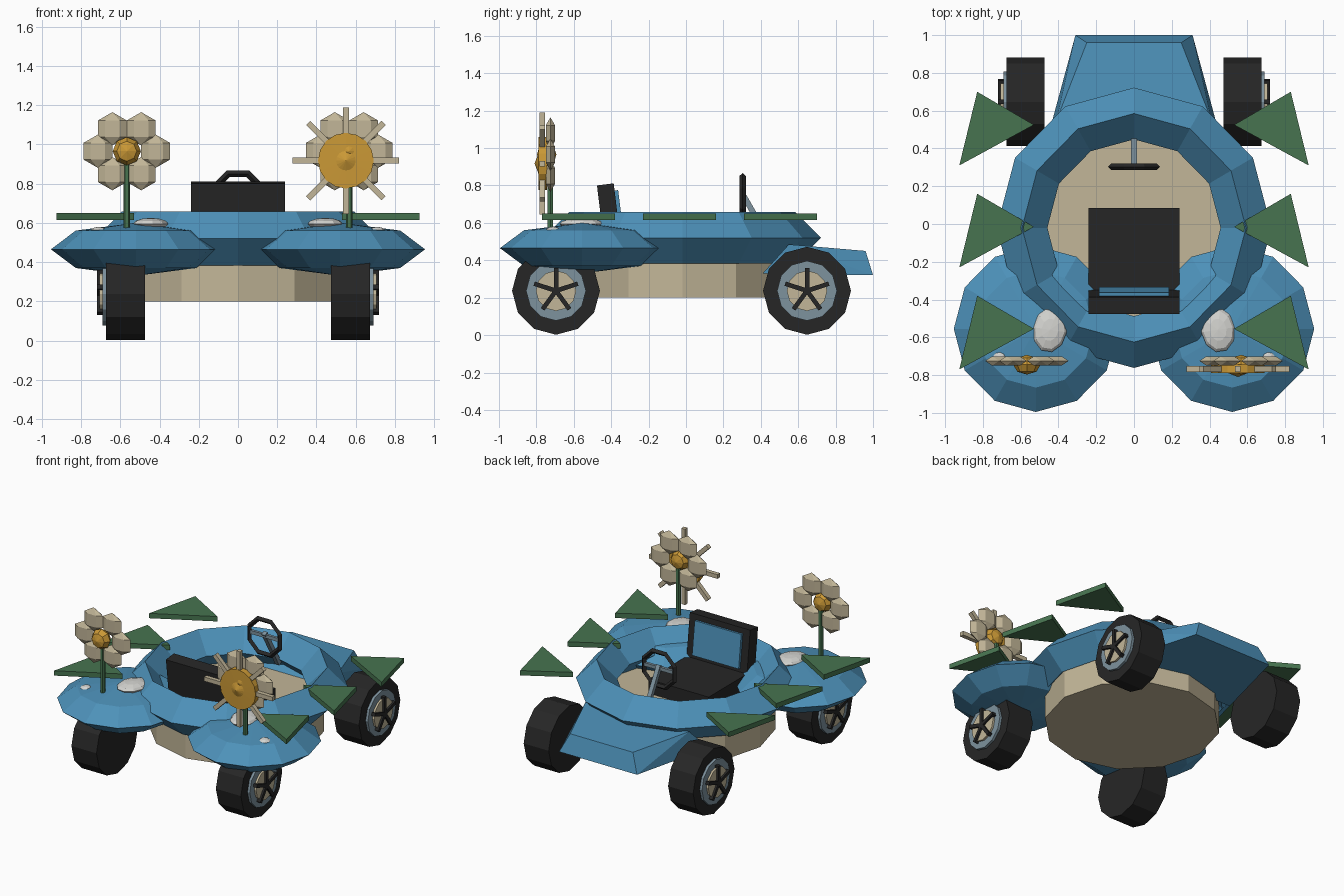
import bpy, bmesh, math
from mathutils import Matrix, Vector, Euler

if "Cube" in bpy.data.objects:
    bpy.data.objects.remove(bpy.data.objects["Cube"])

def material(name, r, g, b):
    lin = [(c / 255 / 12.92) if c < 11 else ((c / 255 + 0.055) / 1.055) ** 2.4 for c in (r, g, b)]
    m = bpy.data.materials.new(name)
    m.diffuse_color = (*lin, 1)
    m.use_nodes = True
    m.node_tree.nodes["Principled BSDF"].inputs["Base Color"].default_value = m.diffuse_color
    return m

BLUE = material("blue paint", 77, 145, 185)
TAN = material("tan", 194, 182, 152)
ORANGE = material("orange", 203, 153, 54)
GREEN = material("leaf green", 71, 116, 80)
BLACK = material("black rubber", 38, 38, 38)
GREY = material("steel grey", 125, 146, 158)
WHITE = material("lamp white", 212, 212, 208)

def finish(bm, name, mat, loc=(0, 0, 0), rot=(0, 0, 0), scale=(1, 1, 1)):
    bm.transform(Matrix.LocRotScale(Vector(loc), Euler(rot), Vector(scale)))
    bmesh.ops.remove_doubles(bm, verts=bm.verts, dist=1e-5)
    bmesh.ops.recalc_face_normals(bm, faces=bm.faces)
    me = bpy.data.meshes.new(name)
    bm.to_mesh(me)
    bm.free()
    me.materials.append(mat)
    ob = bpy.data.objects.new(name, me)
    bpy.context.collection.objects.link(ob)
    return ob

def lathe(name, mat, profile, n, loop=False, start=0.0, **place):
    """Turn a (radius, height) profile round z with n flat sides."""
    bm = bmesh.new()
    rings = [[bm.verts.new((r * math.cos(start + 2 * math.pi * i / n),
                            r * math.sin(start + 2 * math.pi * i / n), z))
              for i in range(n)] for r, z in profile]
    pairs = list(zip(rings, rings[1:])) + ([(rings[-1], rings[0])] if loop else [])
    for a, b in pairs:
        for i in range(n):
            j = (i + 1) % n
            bm.faces.new((a[i], a[j], b[j], b[i]))
    bmesh.ops.dissolve_degenerate(bm, dist=1e-5, edges=bm.edges)
    return finish(bm, name, mat, **place)

def cylinder(name, mat, r, z0, z1, n, **place):
    return lathe(name, mat, [(0, z0), (r, z0), (r, z1), (0, z1)], n, **place)

def ball(name, mat, n, rings, **place):
    prof = [(math.sin(math.pi * k / rings), -math.cos(math.pi * k / rings)) for k in range(rings + 1)]
    prof[0], prof[-1] = (0, -1), (0, 1)
    return lathe(name, mat, prof, n, **place)

def ring(name, mat, major, minor, n, sides=4, **place):
    prof = [(major + minor * math.cos(2 * math.pi * k / sides),
             minor * math.sin(2 * math.pi * k / sides)) for k in range(sides)]
    return lathe(name, mat, prof, n, loop=True, **place)

def box(name, mat, size, loc, rot=(0, 0, 0)):
    bm = bmesh.new()
    bmesh.ops.create_cube(bm, size=1)
    return finish(bm, name, mat, loc, rot, size)

def hull(name, mat, pts):
    bm = bmesh.new()
    for p in pts:
        bm.verts.new(p)
    bmesh.ops.convex_hull(bm, input=bm.verts)
    bmesh.ops.dissolve_limit(bm, angle_limit=0.02, verts=bm.verts, edges=bm.edges)
    return finish(bm, name, mat)

Q = math.pi / 2

# tub and body ring
cylinder("floor_tub", TAN, 0.575, 0.2, 0.41, 12, loc=(0, -0.02, 0))
ring("body_ring", BLUE, 0.605, 0.137, 12, loc=(0, -0.02, 0.52), scale=(0.98, 1, 1))

# tapered tail block
hull("tail_block", BLUE, [(s * x, y, z) for s in (-1, 1) for x, y, z in
     ((0.47, 0.41, 0.33), (0.41, 0.55, 0.485), (0.25, 0.96, 0.45), (0.31, 1.0, 0.32))])

# seat facing +y, with a blue panel on the backrest
box("seat_cushion", BLACK, (0.48, 0.48, 0.12), (0, -0.155, 0.45))
tilt = (math.radians(7), 0, 0)
box("seat_back", BLACK, (0.48, 0.09, 0.35), (0, -0.41, 0.632), tilt)
box("seat_back_panel", BLUE, (0.37, 0.02, 0.24), (0, -0.358, 0.655), tilt)

# steering wheel, crossbar and column
ring("steering_wheel", BLACK, 0.13, 0.018, 8, start=math.pi / 8, loc=(0, 0.303, 0.73), rot=(Q, 0, 0))
box("steering_crossbar", GREY, (0.24, 0.02, 0.025), (0, 0.305, 0.74))
box("steering_column", GREY, (0.03, 0.03, 0.32), (0, 0.38, 0.62), (math.radians(30), 0, 0))

for s, side in ((-1, "left"), (1, "right")):
    # wheels with rim, hub cap and five spokes
    for y, end in ((-0.695, "front"), (0.647, "rear")):
        at = dict(loc=(0, y, 0.237), rot=(0, s * Q, 0))
        tag = f"{side}_{end}"
        cylinder(f"{tag}_tire", BLACK, 0.235, 0.475, 0.674, 12, **at)
        cylinder(f"{tag}_rim", GREY, 0.16, 0.66, 0.692, 12, **at)
        cylinder(f"{tag}_hub", TAN, 0.108, 0.68, 0.706, 12, **at)
        for k in range(5):
            a = 2 * math.pi * k / 5
            box(f"{tag}_spoke_{k}", BLACK, (0.03, 0.024, 0.125),
                (s * 0.705, y - math.sin(a) * 0.06, 0.237 + math.cos(a) * 0.06), (a, 0, 0))

    # round front pods with white lamps
    ball(f"{side}_pod", BLUE, 12, 4, loc=(s * 0.52, -0.555, 0.465), scale=(0.434, 0.44, 0.135))
    ball(f"{side}_lamp", WHITE, 10, 6, loc=(s * 0.445, -0.56, 0.595),
         rot=(0, 0, s * 0.15), scale=(0.09, 0.12, 0.03))
    ball(f"{side}_small_lamp", WHITE, 8, 6, loc=(s * 0.71, -0.71, 0.55), scale=(0.045, 0.045, 0.03))

    # flat triangular leaves
    for k in range(3):
        y = -0.555 + 0.54 * k
        hull(f"{side}_leaf_{k}", GREEN, [(s * x, y + dy, z) for z in (0.615, 0.65)
             for x, dy in ((0.53, 0), (0.83, 0.175), (0.925, -0.215))])

    # flower: stem, six petals, centre
    fx, fy, fz = s * 0.567, -0.725, 0.965
    cylinder(f"{side}_stem", GREEN, 0.017, 0.56, fz, 6, loc=(fx, fy, 0))
    for k in range(6):
        a = k * math.pi / 3
        ball(f"{side}_petal_{k}", TAN, 6, 3, scale=(0.085, 0.033, 0.085),
             loc=(fx + 0.147 * math.cos(a), fy, fz + 0.132 * math.sin(a) / 0.866 * 0.866))
    ball(f"{side}_flower_centre", ORANGE, 8, 4, loc=(fx, -0.745, fz), rot=(Q, 0, 0),
         scale=(0.072, 0.072, 0.052))

# sun ornament: disc with eight rays, in front of the right flower
sx, sy, sz = 0.55, -0.768, 0.917
lathe("sun_disc", ORANGE, [(0, -0.025), (0.142, -0.025), (0.142, 0.02), (0.05, 0.022), (0, 0.042)],
      16, loc=(sx, sy, sz), rot=(Q, 0, 0))
for k in range(8):
    a = k * math.pi / 4
    box(f"sun_ray_{k}", TAN, (0.15, 0.03, 0.03),
        (sx + 0.197 * math.cos(a), sy, sz + 0.197 * math.sin(a)), (0, -a, 0))
